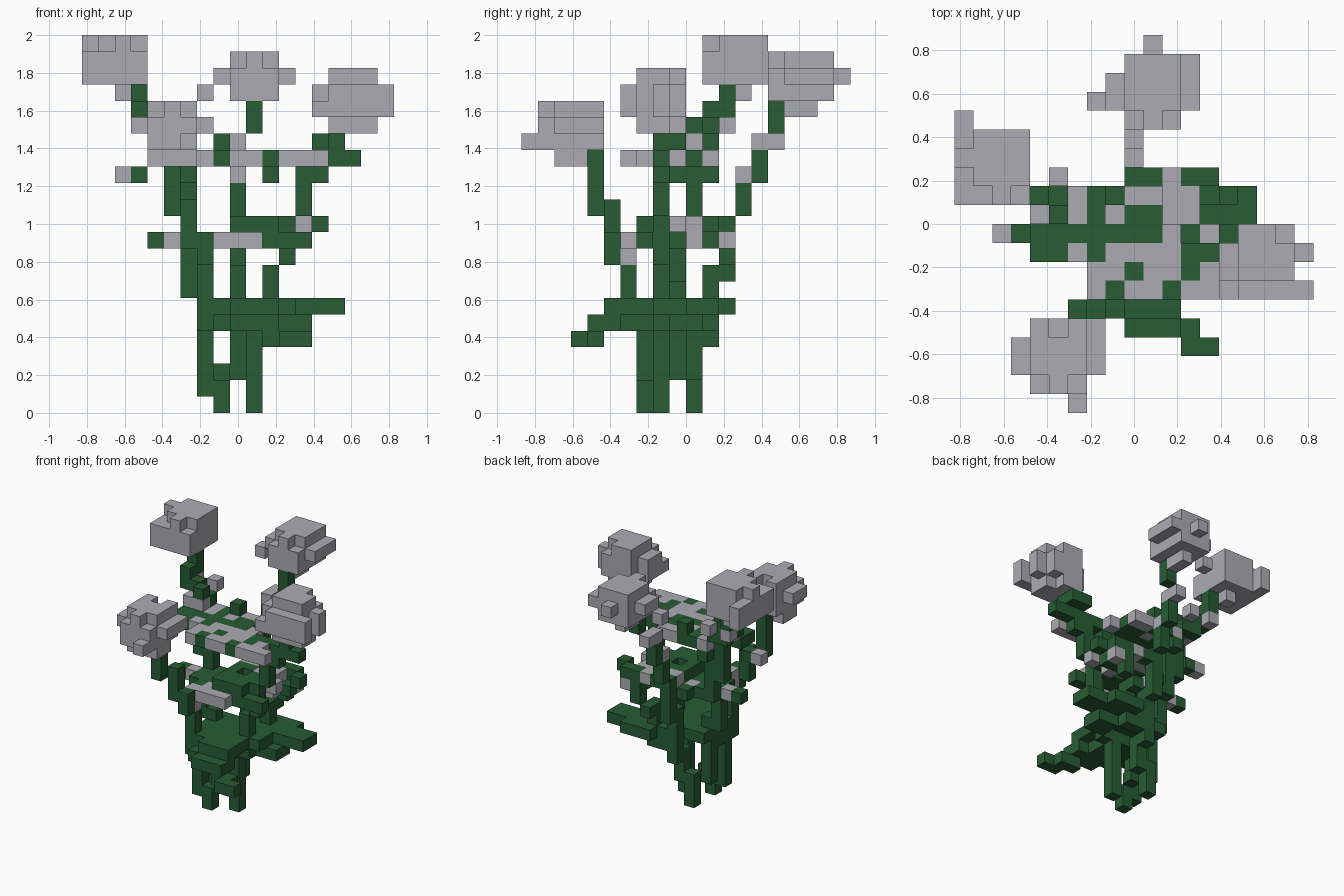
import bpy, bmesh
from mathutils import Vector

if "Cube" in bpy.data.objects:
    bpy.data.objects.remove(bpy.data.objects["Cube"], do_unlink=True)

U = 2 / 23  # edge of one block


def material(name, rgb):
    m = bpy.data.materials.new(name)
    m.use_nodes = True
    m.diffuse_color = (*rgb, 1)
    m.node_tree.nodes["Principled BSDF"].inputs["Base Color"].default_value = (*rgb, 1)
    return m


MATS = [material("leaf_green", (0.021, 0.107, 0.033)),
        material("petal_grey", (0.41, 0.41, 0.45))]
GREEN, GREY = 0, 1
parts = {}   # part name -> {cell: colour}
taken = set()


def fill(part, colour, *boxes):
    """Fill block ranges (x0, x1, y0, y1, z0, z1), ends included."""
    cells = parts.setdefault(part, {})
    for x0, x1, y0, y1, z0, z1 in boxes:
        for c in ((x, y, z) for x in range(x0, x1 + 1)
                  for y in range(y0, y1 + 1) for z in range(z0, z1 + 1)):
            if c not in taken:
                taken.add(c)
                cells[c] = colour


def layer(part, z, x0, y_top, rows):
    """Flat layer of blocks drawn as rows from back to front."""
    for r, row in enumerate(rows):
        for i, ch in enumerate(row):
            if ch != ".":
                x, y = x0 + i, y_top - r
                fill(part, GREEN if ch == "G" else GREY, (x, x, y, y, z, z))


# Blossoms
fill("blossom_left_back", GREY,
     (0, 3, 11, 14, 20, 21), (1, 3, 12, 14, 22, 22), (0, 0, 13, 13, 22, 22),
     (2, 2, 11, 11, 22, 22), (0, 0, 15, 15, 20, 21), (2, 2, 13, 13, 19, 19))
fill("blossom_back", GREY,
     (9, 11, 15, 18, 19, 20), (9, 11, 16, 18, 21, 21), (10, 10, 15, 15, 21, 21),
     (8, 8, 16, 17, 20, 20), (12, 12, 16, 18, 20, 20), (7, 7, 16, 16, 19, 19),
     (10, 10, 19, 19, 20, 20), (10, 10, 16, 17, 18, 18))
fill("blossom_right", GREY,
     (15, 17, 7, 8, 17, 20), (15, 16, 9, 9, 17, 20), (14, 14, 7, 8, 18, 19),
     (17, 17, 9, 9, 18, 19), (15, 18, 6, 6, 18, 19), (14, 14, 6, 6, 18, 18),
     (18, 18, 8, 8, 18, 19))
fill("blossom_front", GREY,
     (4, 6, 1, 4, 16, 17), (4, 6, 2, 3, 18, 18), (4, 4, 4, 4, 18, 18),
     (6, 6, 4, 4, 18, 18), (5, 5, 1, 1, 18, 18), (3, 3, 2, 3, 17, 17),
     (7, 7, 2, 4, 17, 17), (6, 6, 0, 0, 16, 16), (4, 6, 2, 3, 15, 15))

# Stems
fill("stem_front", GREEN,
     (8, 8, 7, 7, 0, 1), (7, 7, 7, 7, 1, 5), (7, 7, 6, 6, 5, 8),
     (7, 7, 5, 5, 9, 10), (6, 6, 5, 5, 10, 12), (5, 5, 4, 4, 12, 15))
fill("stem_right", GREEN,
     (10, 10, 8, 8, 0, 5), (11, 11, 8, 8, 5, 8), (12, 12, 8, 8, 9, 11),
     (13, 13, 8, 8, 12, 14), (14, 14, 8, 8, 14, 15), (15, 16, 8, 8, 15, 15),
     (14, 15, 9, 9, 16, 16), (15, 15, 8, 8, 16, 16))
fill("stem_back", GREEN,
     (8, 8, 10, 10, 0, 2), (9, 9, 10, 10, 2, 4), (9, 9, 11, 11, 4, 8),
     (9, 9, 12, 12, 8, 11), (9, 9, 13, 13, 12, 13), (9, 9, 14, 14, 14, 15),
     (10, 10, 15, 15, 17, 18))
fill("stem_back", GREY, (9, 9, 13, 13, 14, 14), (9, 9, 14, 15, 16, 16))
fill("stem_left_back", GREEN,
     (8, 8, 8, 8, 2, 2), (7, 7, 9, 9, 2, 7), (6, 6, 9, 9, 7, 10),
     (6, 6, 10, 10, 10, 14), (5, 5, 10, 10, 12, 15), (5, 5, 10, 10, 17, 17),
     (4, 5, 11, 11, 16, 16), (4, 4, 11, 11, 17, 17), (3, 3, 11, 11, 17, 18),
     (3, 3, 12, 12, 18, 19))
fill("stem_left_back", GREY,
     (4, 5, 10, 10, 16, 16), (3, 3, 12, 12, 17, 17), (5, 5, 12, 12, 17, 17))

# Upper leaves, with one drooping leaf to the left
layer("upper_leaves", 15, 4, 11, [
    "..SGGSS",
    "..SGSGG",
    "GGGGGGGS",
    "GGSGSSSSGG",
    "...SSGSSGS",
    "...SGSSGSSS"])
fill("upper_leaves", GREEN, (3, 3, 9, 9, 14, 14), (6, 6, 9, 11, 14, 14),
     (11, 11, 8, 8, 14, 14), (8, 8, 11, 11, 16, 16))
fill("upper_leaves", GREY, (2, 2, 9, 9, 14, 14))

# Middle leaves
layer("middle_leaves", 11, 9, 12, [
    "GGSGG",
    "SSSS.G",
    "GGSS",
    "G.GGS",
    "GGGG",
    "GGG"])
layer("middle_leaf_edges", 10, 4, 12, [
    ".....S..GS",
    "....G...GG",
    "..GGS...S",
    "GSGGG",
    "..GGG",
    "...GS..GGG",
    "...SSSS"])
fill("middle_leaf_edges", GREEN, (12, 12, 12, 12, 9, 9), (11, 11, 12, 12, 8, 8),
     (11, 11, 11, 11, 7, 8))
fill("middle_leaf_edges", GREY, (7, 7, 6, 6, 9, 9))

# Lower leaves, stepping down at the front
layer("lower_leaves", 6, 7, 12, [
    "....GGG",
    "..GGGGGGG",
    "GGGGGGGGG",
    "GGGGGG",
    "GGGGGG",
    "GGGGG",
    ".GGGG",
    "..GGG"])
fill("lower_leaves", GREEN,
     (8, 11, 5, 5, 5, 5), (9, 11, 4, 4, 5, 5), (12, 13, 9, 10, 5, 5),
     (7, 10, 6, 8, 5, 5), (11, 12, 4, 4, 4, 4), (12, 13, 3, 3, 4, 4),
     (10, 11, 11, 11, 5, 5))

# Turn each part's blocks into a mesh without inner faces
DIRS = [Vector(d) for d in ((1, 0, 0), (-1, 0, 0), (0, 1, 0),
                            (0, -1, 0), (0, 0, 1), (0, 0, -1))]


def build(name, cells):
    bm = bmesh.new()
    verts = {}

    def vert(p):
        key = tuple(round(2 * v) for v in p)
        if key not in verts:
            verts[key] = bm.verts.new(p * U)
        return verts[key]

    for cell, colour in cells.items():
        centre = Vector((cell[0] - 9, cell[1] - 9.5, cell[2] + 0.5))
        for d in DIRS:
            if tuple(int(c + v) for c, v in zip(cell, d)) in taken:
                continue
            a = Vector((d.y, d.z, d.x))
            b = d.cross(a)
            corners = [centre + (d + s * a + t * b) / 2
                       for s, t in ((-1, -1), (1, -1), (1, 1), (-1, 1))]
            face = bm.faces.new([vert(p) for p in corners])
            face.material_index = colour
    mesh = bpy.data.meshes.new(name)
    bm.to_mesh(mesh)
    bm.free()
    for m in MATS:
        mesh.materials.append(m)
    bpy.context.scene.collection.objects.link(bpy.data.objects.new(name, mesh))


for part_name, part_cells in parts.items():
    build(part_name, part_cells)
